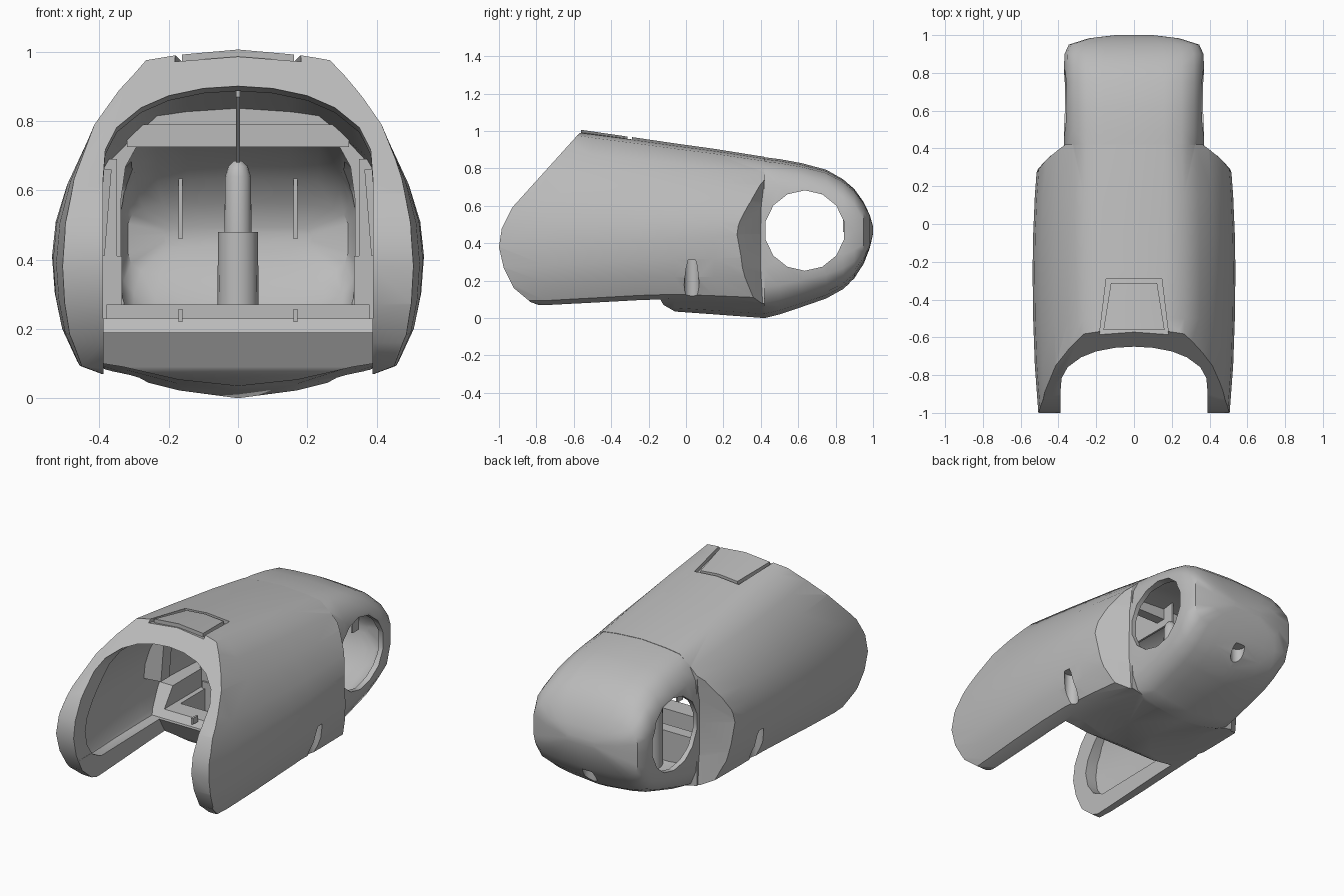
import bpy, bmesh, math
from mathutils import Vector

cube = bpy.data.objects.get("Cube")
if cube:
    bpy.data.objects.remove(cube, do_unlink=True)

grey = bpy.data.materials.new("plain grey")
grey.use_nodes = True
grey.diffuse_color = (0.5, 0.5, 0.5, 1)
grey.node_tree.nodes["Principled BSDF"].inputs["Base Color"].default_value = (0.5, 0.5, 0.5, 1)


def loft(name, rings):
    """Closed solid through rings that share a point count."""
    bm = bmesh.new()
    rows = [[bm.verts.new(p) for p in ring] for ring in rings]
    n = len(rows[0])
    for a, b in zip(rows, rows[1:]):
        for i in range(n):
            j = (i + 1) % n
            bm.faces.new((a[i], a[j], b[j], b[i]))
    bm.faces.new(rows[0])
    bm.faces.new(rows[-1])
    bmesh.ops.recalc_face_normals(bm, faces=bm.faces)
    mesh = bpy.data.meshes.new(name)
    bm.to_mesh(mesh)
    bm.free()
    mesh.materials.append(grey)
    obj = bpy.data.objects.new(name, mesh)
    bpy.context.collection.objects.link(obj)
    return obj


def mirrored(half, y):
    """Ring at y from a half outline running from centre to centre."""
    pts = half + [(-x, z) for x, z in reversed(half[1:-1])]
    return [Vector((x, y, z)) for x, z in pts]


def side_prism(name, outline, x0, x1):
    return loft(name, [[(x, y, z) for y, z in outline] for x in (x0, x1)])


def column(name, x, y, levels, sides=16):
    """Round column from (height, radius) levels."""
    steps = [i * math.tau / sides for i in range(sides)]
    return loft(name, [[(x + r * math.cos(a), y + r * math.sin(a), z) for a in steps]
                       for z, r in levels])


def box(name, x0, x1, y0, y1, z0, z1):
    return side_prism(name, [(y0, z0), (y1, z0), (y1, z1), (y0, z1)], x0, x1)


def activate(obj):
    bpy.ops.object.select_all(action='DESELECT')
    obj.select_set(True)
    bpy.context.view_layer.objects.active = obj


def combine(obj, tool, operation='DIFFERENCE'):
    mod = obj.modifiers.new("cut", 'BOOLEAN')
    mod.operation, mod.solver, mod.object = operation, 'EXACT', tool
    activate(obj)
    bpy.ops.object.modifier_apply(modifier=mod.name)
    bpy.data.objects.remove(tool, do_unlink=True)


# Cross-sections as fractions of half width and of height from the seam
WIDE_TOP = [(0, 1), (.32, .975), (.5, .945), (.65, .79), (.79, .62), (.92, .37), (.98, .18)]
WIDE_LOW = [(1, 0), (.985, .28), (.95, .52), (.87, .76), (.75, .82), (.62, .85), (.32, .95), (0, 1)]
NARROW_TOP = [(0, 1), (.43, .975), (.68, .945), (.86, .82), (.96, .64), (1, .35)]
NARROW_LOW = [(1, 0), (1, .4), (.97, .64), (.88, .82), (.7, .9), (.46, .95), (0, 1)]


def section(y, w, top, seam, low, upper, lower):
    half = [(x * w, seam + t * (top - seam)) for x, t in upper]
    half += [(x * w, seam - t * (seam - low)) for x, t in lower]
    return mirrored(half, y)


# Main housing: station = y, half width, top, seam, bottom
MAIN = [(-1.02, .505, 1.075, .38, 0), (-.75, .525, 1.035, .39, 0), (-.5, .534, .997, .4, .015),
        (-.25, .537, .962, .41, .03), (-.06, .534, .934, .42, .035), (.15, .525, .905, .435, .02),
        (.42, .505, .862, .45, 0)]
body = loft("housing", [section(*s, WIDE_TOP, WIDE_LOW) for s in MAIN])

# Sloping shoulder recess on both sides, ahead of the rear block
INNER = [(.43, .83), (.405, .62), (.4, .45), (.4, .25), (.42, -.1), (1.2, -.1), (1.2, .83)]
OUTER = [(.4, .81), (.28, .62), (.235, .45), (.255, .28), (.3, -.1), (1.2, -.1), (1.2, .81)]
for s in (-1, 1):
    combine(body, loft("shoulder_cut", [[(s * .366, y, z) for y, z in INNER],
                                        [(s * .56, y, z) for y, z in OUTER]]))

# Rounded narrow rear block
REAR = [(.31, .365, .845, .45, .03), (.42, .37, .86, .45, 0), (.5, .37, .85, .455, .02),
        (.62, .37, .828, .46, .06), (.75, .37, .793, .46, .105), (.84, .37, .742, .465, .155),
        (.9, .368, .69, .468, .21), (.95, .345, .62, .47, .29), (.983, .24, .55, .47, .375),
        (1, .1, .49, .47, .45)]
combine(body, loft("rear_block", [section(*s, NARROW_TOP, NARROW_LOW) for s in REAR]), 'UNION')

# Slanted front opening with rounded arm tips
FRONT = [(-1, .38), (-.985, .48), (-.93, .59), (-.56, 1), (-.4, 1.2), (1.2, 1.2), (1.2, -.1),
         (-.65, -.1), (-.76, .06), (-.83, .085), (-.92, .16), (-.975, .27)]
combine(body, side_prism("front_trim", FRONT, -.8, .8), 'INTERSECT')

# Arched front cavity, with a roof falling towards the back
ARCH = [(0, .9), (.1, .893), (.2, .87), (.28, .832), (.35, .77), (.383, .7), (.39, .6),
        (.39, .23), (0, .23)]


def arch_ring(y):
    return mirrored([(x, z - .1 * (y + .64) if z > .25 else z) for x, z in ARCH], y)


combine(body, loft("front_cavity", [arch_ring(-1.1), arch_ring(.26)]))

# Wider hollow behind the front rim, leaving a thin outer wall and a lip around the arms
hollow = loft("side_hollow", [section(y, w - .05, top - .05, seam, low, WIDE_TOP, WIDE_LOW)
                              for y, w, top, seam, low in MAIN])
HOLLOW = [(-.89, .38), (-.87, .46), (-.82, .54), (-.46, .94), (-.3, 1.2), (.262, 1.2), (.262, .34),
          (-.06, .34), (-.17, .19), (-.74, .18), (-.82, .22), (-.87, .29)]
combine(hollow, side_prism("hollow_trim", HOLLOW, -.8, .8), 'INTERSECT')
combine(body, hollow)

# Sunken floor behind the lip
combine(body, box("floor_well", -.36, .36, -.03, .263, .1, .4))

# Open channel between the arms, ending in an undercut floor lip
CHANNEL = [(-1.1, -.2), (.06, -.2), (-.05, .03), (-.12, .07), (-.22, .24), (-.22, .3), (-1.1, .3)]
combine(body, side_prism("channel", CHANNEL, -.389, .389))

# Rear cavity follows the rear block with an even wall
combine(body, loft("rear_cavity", [
    section(y - .055, max(w - .027, .06), top - .055, seam, low + .055, NARROW_TOP, NARROW_LOW)
    for y, w, top, seam, low in REAR[:-1]]))

# Round side opening through the rear block
hole = [(.635 + .215 * math.cos((i + .5) * math.tau / 14),
         .468 + .215 * math.sin((i + .5) * math.tau / 14)) for i in range(14)]
combine(body, side_prism("axle_hole", hole, -.7, .7))

# Teardrop screw recesses, two at the sides and one at the back
for x, y, top in ((-.487, .03, .31), (.487, .03, .31), (0, .91, .27)):
    combine(body, column("screw_recess", x, y, [(-.1, .04), (top, .04)]))


# Roof panel set in a shallow trapezoid groove
def roof_slab(name, front, back, y0, y1, above, below):
    def ring(y, a):
        top = 1.005 - .146 * (y + .55)
        zs = [top - .09 * a, top, top - .09 * a]
        upper = [(x, y, z + above) for x, z in zip((-a, 0, a), zs)]
        return upper + [(x, y, z - below) for x, z in zip((a, 0, -a), zs)]
    return loft(name, [ring(y0, front), ring(y1, back)])


combine(body, roof_slab("panel_groove", .187, .147, -.62, -.29, .05, .022))
panel = roof_slab("roof_panel", .162, .122, -.562, -.312, 0, .035)

# Inner frame between the two cavities, with a rib and a stepped post behind it
RIB = [(-.3, .87), (-.1, .68), (.34, .68), (.34, .83), (-.3, .92)]
parts = [body, panel,
         box("frame_top", -.32, .32, .21, .27, .725, .79),
         box("frame_sill", -.38, .38, .2, .27, .09, .27),
         side_prism("centre_rib", RIB, -.006, .006),
         column("post_base", 0, .32, [(.06, .06), (.48, .058)]),
         column("post_upper", 0, .32, [(.45, .04), (.64, .037), (.67, .028), (.685, .012)])]
for s, side in ((-1, "right"), (1, "left")):
    for name, a, b, z0, z1 in (("frame_side_", .35, .4, .38, .69), ("frame_foot_", .335, .4, .2, .41)):
        lo, hi = sorted((s * a, s * b))
        parts.append(box(name + side, lo, hi, .21, .27, z0, z1))
    # Tapered bosses on the side walls
    parts.append(loft("wall_boss_" + side, [
        [(s * b, -.2, z), (s * b, -.08, z), (s * a, -.1, z), (s * a, -.18, z)]
        for z, a, b in ((.41, .385, .5), (.66, .365, .45))]))
    # Slender upright ribs on the back wall and small tabs on the lip
    lo, hi = sorted((s * .16, s * .172))
    parts.append(box("back_rib_" + side, lo, hi, .84, .9, .46, .66))
    parts.append(box("lip_tab_" + side, lo, hi, -.2, -.15, .22, .257))

for obj in parts:
    activate(obj)
    bpy.ops.object.shade_smooth_by_angle(angle=math.radians(40))
